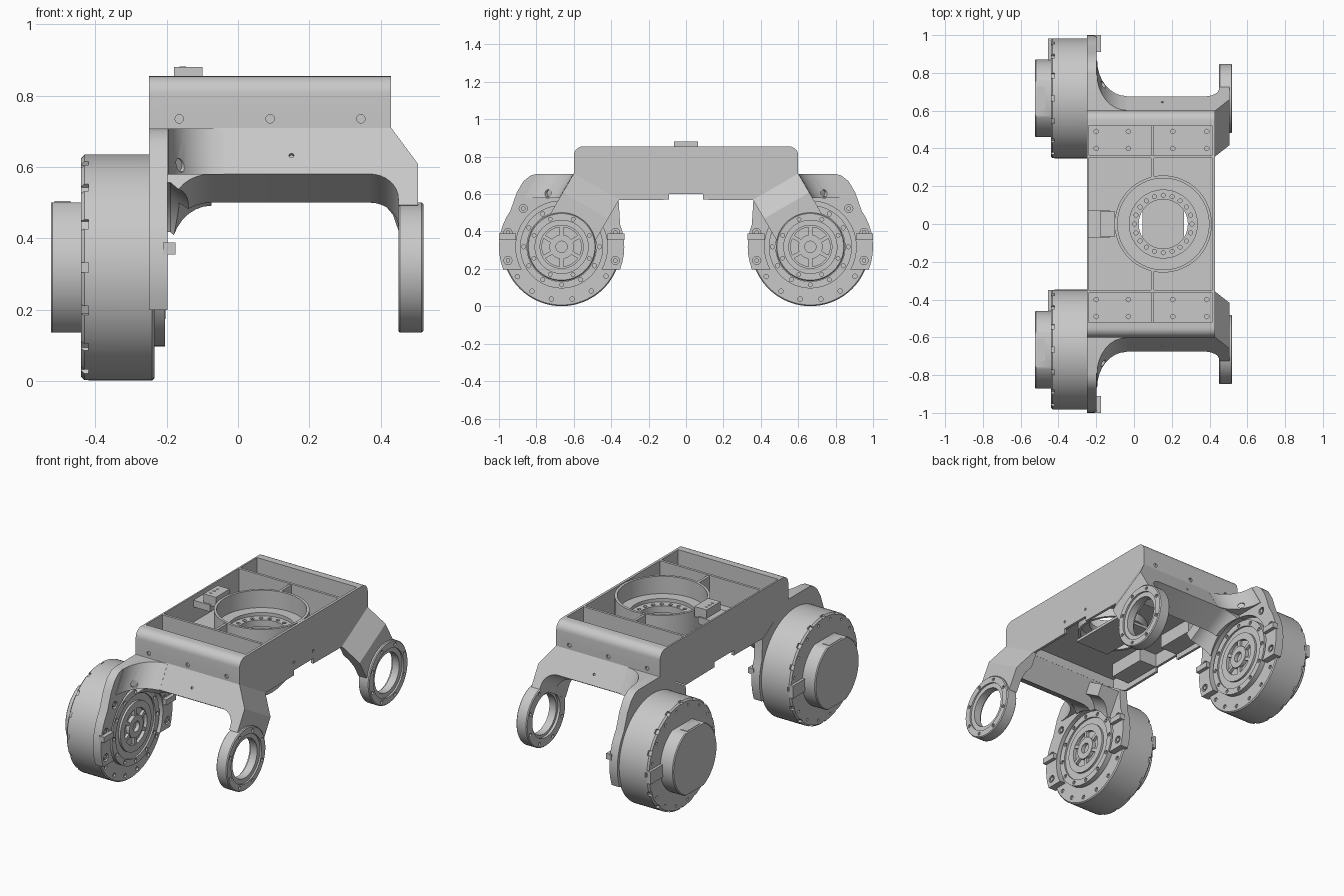
import bpy, bmesh, math
from mathutils import Vector, Matrix

if "Cube" in bpy.data.objects:
    bpy.data.objects.remove(bpy.data.objects["Cube"])

GREY = bpy.data.materials.new("machined grey")
GREY.use_nodes = True
GREY.diffuse_color = (0.58, 0.58, 0.58, 1)
GREY.node_tree.nodes["Principled BSDF"].inputs["Base Color"].default_value = (0.58, 0.58, 0.58, 1)
AXIS_X, AXIS_Y, AXIS_Z = Vector((1, 0, 0)), Vector((0, 1, 0)), Vector((0, 0, 1))
CY, CZ = 0.665, 0.318           # wheel axis
DOWN = Vector((0, 0.503, -0.864))   # slant of the legs
IN = Vector((0, -0.864, -0.503))    # across the legs


def finish(name, bm):
    bmesh.ops.remove_doubles(bm, verts=bm.verts, dist=1e-5)
    bmesh.ops.recalc_face_normals(bm, faces=bm.faces)
    me = bpy.data.meshes.new(name)
    bm.to_mesh(me)
    bm.free()
    ob = bpy.data.objects.new(name, me)
    bpy.context.collection.objects.link(ob)
    me.materials.append(GREY)
    return ob


def prism(name, pts, depth):
    bm = bmesh.new()
    f = bm.faces.new([bm.verts.new(p) for p in pts])
    r = bmesh.ops.extrude_face_region(bm, geom=[f])
    bmesh.ops.translate(bm, vec=depth, verts=[v for v in r["geom"] if isinstance(v, bmesh.types.BMVert)])
    return finish(name, bm)


def box(name, x0, x1, y0, y1, z0, z1):
    return prism(name, [(x0, y0, z0), (x1, y0, z0), (x1, y1, z0), (x0, y1, z0)], Vector((0, 0, z1 - z0)))


def lathe(name, profile, centre, axis, n=64, closed=False):
    """Turn (radius, height) points about an axis."""
    bm = bmesh.new()
    q = axis.to_track_quat("Z", "Y")
    rings = [[bm.verts.new(Vector(centre) + q @ Vector((r * math.cos(a), r * math.sin(a), h)))
              for a in (math.tau * i / n for i in range(n))] for r, h in profile]
    pairs = list(zip(rings, rings[1:])) + ([(rings[-1], rings[0])] if closed else [])
    for a, b in pairs:
        for i in range(n):
            j = (i + 1) % n
            bm.faces.new((a[i], a[j], b[j], b[i]))
    bmesh.ops.dissolve_degenerate(bm, dist=1e-6, edges=bm.edges)
    return finish(name, bm)


def tube(name, r0, r1, h0, h1, centre, axis):
    return lathe(name, [(r0, h0), (r1, h0), (r1, h1), (r0, h1)], centre, axis, closed=True)


def rod(name, r, h0, h1, centre, axis):
    return lathe(name, [(0, h0), (r, h0), (r, h1), (0, h1)], centre, axis)


def pins(name, places, axis, r=0.012, depth=0.02):
    """Short round pins; also used as drill cutters."""
    bm = bmesh.new()
    rot = axis.to_track_quat("Z", "Y").to_matrix().to_4x4()
    for p in places:
        bmesh.ops.create_cone(bm, cap_ends=True, segments=12, radius1=r, radius2=r, depth=depth,
                              matrix=Matrix.Translation(p) @ rot)
    return finish(name, bm)


def blocks(name, centre, radius, angles, size):
    """Small blocks set around an x axis; size is along x, tangent, radius."""
    bm = bmesh.new()
    for a in angles:
        m = Matrix.Translation(centre) @ Matrix.Rotation(a, 4, "X") @ Matrix.Translation((0, 0, radius))
        bmesh.ops.create_cube(bm, size=1, matrix=m @ Matrix.Diagonal((*size, 1)))
    return finish(name, bm)


def cut(ob, *cutters):
    for c in cutters:
        m = ob.modifiers.new("cut", "BOOLEAN")
        m.operation, m.solver, m.object = "DIFFERENCE", "EXACT", c
    bpy.context.view_layer.update()
    me = bpy.data.meshes.new_from_object(ob.evaluated_get(bpy.context.evaluated_depsgraph_get()))
    ob.modifiers.clear()
    ob.data = me
    for c in cutters:
        bpy.data.objects.remove(c)


def around(n, r, x, y, start=0.0):
    return [(x, y + r * math.cos(start + math.tau * i / n), CZ + r * math.sin(start + math.tau * i / n))
            for i in range(n)]


def sweep(cx, cy, rx, ry, a0, a1):
    """Points along an elliptical arc, in degrees."""
    return [(cx + rx * math.cos(math.radians(a0 + (a1 - a0) * i / 8)),
             cy + ry * math.sin(math.radians(a0 + (a1 - a0) * i / 8))) for i in range(9)]


# Chassis tray: side profile with rounded top, hollowed from above and below
half = [(0.09, 0.60), (0.09, 0.57), (0.36, 0.567), (0.6, 0.71)] + sweep(0.55, 0.805, 0.05, 0.05, 0, 90)
outline = half + [(-y, z) for y, z in reversed(half)]
chassis = prism("chassis_tray", [(-0.25, y, z) for y, z in outline], Vector((0.68, 0, 0)))
HUB = Vector((0.155, 0, 0))
cut(chassis,
    box("cutter", -0.24, 0.415, 0.365, 0.52, 0.705, 0.9),
    box("cutter", -0.24, 0.415, -0.52, -0.365, 0.705, 0.9),
    box("cutter", -0.24, 0.415, -0.35, 0.35, 0.7, 0.9),
    box("cutter", -0.235, 0.415, -0.46, 0.46, 0.5, 0.68),
    rod("cutter", 0.18, 0.6, 0.8, HUB, AXIS_Z),
    pins("cutter", [(x, y, 0.705) for x in (-0.2, -0.03, 0.205, 0.385) for y in (-0.49, -0.4, 0.4, 0.49)], AXIS_Z),
    pins("cutter", [(x, y, 0.735) for x in (-0.165, 0.09, 0.345) for y in (-0.6, 0.6)], AXIS_Y),
    pins("cutter", [(0.43, y, 0.645) for y in (-0.09, 0.09)], AXIS_X, 0.008, 0.01))

# Round centre well with its drilled flange and the cover below it
lathe("centre_well", [(0.257, 0.69), (0.257, 0.853), (0.242, 0.853), (0.242, 0.75), (0.18, 0.75), (0.18, 0.63),
                      (0.195, 0.63), (0.195, 0.69)], HUB, AXIS_Z, closed=True)
flange = tube("centre_bearing_flange", 0.13, 0.182, 0.69, 0.73, HUB, AXIS_Z)
cut(flange, pins("cutter", [HUB + Vector((0.152 * math.cos(t), 0.152 * math.sin(t), 0.73))
                            for t in (math.tau * i / 20 for i in range(20))], AXIS_Z, 0.011))
box("well_cover", 0.045, 0.265, -0.18, 0.18, 0.615, 0.632)
box("connector_block", -0.18, -0.10, -0.065, 0.065, 0.82, 0.88)
box("connector_ledge", -0.245, -0.13, -0.075, 0.075, 0.79, 0.83)
pins("connector_pins", [(-0.155, y, 0.878) for y in (-0.03, 0, 0.03)], AXIS_Z, 0.009, 0.008)

for s in (-1, 1):
    end = "front" if s < 0 else "back"
    flip = Matrix.Diagonal((1, s, 1))
    wheel = Vector((0, s * CY, CZ))

    def P(x, along, across=0.0):
        return flip @ (Vector((x, 0.6, 0.71)) + DOWN * along + IN * across)

    def hub_clearance():
        return lathe("cutter", [(0, -0.4), (0.24, -0.4), (0.24, -0.19), (0.14, -0.06), (0, -0.06)], wheel, AXIS_X)

    lo, hi = sorted((s * 0.25, s * 0.36))
    box(end + "_tray_rib", 0.09, 0.105, lo, hi, 0.69, 0.85)
    lo, hi = sorted((s * 0.36, s * 0.525))
    box(end + "_pocket_rib", 0.09, 0.105, lo, hi, 0.69, 0.75)
    lo, hi = sorted((s * 0.09, s * 0.33))
    box(end + "_underside_rail", -0.24, -0.12, lo, hi, 0.6, 0.69)

    # Slanted bridge with filleted underside
    left = [(-0.185, 0.26)] + sweep(-0.075, 0.26, 0.11, 0.11, 180, 270)
    right = sweep(0.37, 0.23, 0.08, 0.08, 270, 360)
    shape = [(0.43, 0), (-0.25, 0), (-0.25, 0.26)] + left + right + [(0.505, 0.23), (0.505, 0.117)]
    bridge = prism(end + "_bridge", [P(x, a) for x, a in shape], flip @ (IN * 0.16))
    cut(bridge, hub_clearance(), pins("cutter", [P(0.15, 0.09)], flip @ IN, 0.007))

    # Gussets blending the bridge into the motor mount, inside and outside
    shape = [(-0.2, 0.02), (-0.2, 0.27)] + sweep(-0.075, 0.25, 0.115, 0.16, 180, 270) + [(-0.075, 0.02)]
    inner = prism(end + "_inner_gusset", [P(x, a, 0.14) for x, a in shape], flip @ (IN * 0.14))
    cut(inner, hub_clearance())
    shape = [(-0.2, 0.58), (-0.2, 0.79)] + sweep(-0.04, 0.79, 0.155, 0.188, 180, 270) + [(-0.04, 0.58)]
    outer = prism(end + "_outer_gusset", [(x, s * y, 0.708) for x, y in shape], flip @ (DOWN * 0.15))
    cut(outer, hub_clearance(), pins("cutter", [(-0.15, s * 0.75, 0.605)], AXIS_X + AXIS_Y * s, 0.02, 0.06))

    # Wide leg carrying the bearing ring
    shape = [(0.41, 0), (0.43, 0), (0.505, 0.117), (0.505, 0.25), (0.45, 0.25), (0.45, 0.17), (0.435, 0.12), (0.41, 0.085)]
    prism(end + "_bearing_leg", [P(x, a) for x, a in shape], flip @ (IN * 0.28))
    ring = lathe(end + "_bearing_ring", [(0.115, 0.465), (0.13, 0.465), (0.13, 0.45), (0.178, 0.45), (0.183, 0.455),
                 (0.183, 0.515), (0.178, 0.52), (0.142, 0.52), (0.142, 0.51), (0.115, 0.51)], wheel, AXIS_X, closed=True)
    cut(ring, *[pins("cutter", around(8, 0.16, x, s * CY, 0.39), AXIS_X, 0.01) for x in (0.45, 0.52)])

    # Motor mount plate with rounded ears and a round opening
    arc = sweep(0, 0, 0.335, 0.335, -21, 35)
    top = [(0.24, 0.29), (0.205, 0.35), (0.165, 0.382), (0.13, 0.39), (-0.065, 0.39), (-0.305, 0.245)]
    pts = arc + top + [(-u, v) for u, v in reversed(arc[:-2])]
    plate = prism(end + "_motor_mount", [(-0.25, s * (CY + u), CZ + v) for u, v in pts], Vector((0.052, 0, 0)))
    ears = [(u, v) for u in (0.287, -0.287) for v in (0.077, -0.073)] + [(0.205, 0.205), (0.075, 0.28), (-0.235, 0.22)]
    spots = [(-0.198, s * (CY + u), CZ + v) for u, v in ears]
    cut(plate, rod("cutter", 0.245, -0.4, -0.1, wheel, AXIS_X), pins("cutter", spots, AXIS_X, 0.022, 0.03))
    pins(end + "_mount_bolts", [(-0.212, y, z) for x, y, z in spots], AXIS_X, 0.012, 0.026)
    for side in (-1, 1):
        mid = s * CY + side * 0.29
        box(end + "_mount_rib", -0.21, -0.176, mid - 0.045, mid + 0.045, 0.355, 0.388)

    # Motor: outer cap with two flats, drum and stepped inner hub
    motor = lathe(end + "_motor", [(0, -0.525), (0.2, -0.525), (0.205, -0.52), (0.205, -0.44), (0.308, -0.44),
                  (0.317, -0.431), (0.317, -0.241), (0.311, -0.235), (0.222, -0.235), (0.222, -0.205), (0.185, -0.205),
                  (0.185, -0.215), (0.145, -0.215), (0.145, -0.203), (0.105, -0.203), (0.105, -0.222), (0.065, -0.222),
                  (0.065, -0.2), (0.03, -0.2), (0.03, -0.222), (0, -0.222)], wheel, AXIS_X, n=96)
    turns = [math.tau * i / 16 for i in range(16)]
    y0, y1 = s * CY - 0.25, s * CY + 0.25
    cut(motor,
        box("cutter", -0.6, -0.44, y0, y1, CZ + 0.183, CZ + 0.3),
        box("cutter", -0.6, -0.44, y0, y1, CZ - 0.3, CZ - 0.183),
        blocks("cutter", wheel + AXIS_X * -0.432, 0.314, turns, (0.024, 0.028, 0.02)),
        pins("cutter", around(12, 0.203, -0.205, s * CY), AXIS_X, 0.011),
        pins("cutter", around(16, 0.285, -0.235, s * CY, 0.2)[8:16], AXIS_X, 0.012),
        pins("cutter", around(16, 0.285, -0.44, s * CY, 0.2), AXIS_X, 0.008))
    blocks(end + "_hub_spokes", wheel + AXIS_X * -0.215, 0.085, [math.tau * i / 6 for i in range(6)], (0.02, 0.02, 0.05))
    box(end + "_cable_cover", -0.455, -0.43, s * CY + 0.19, s * CY + 0.316, 0.27, 0.345)
    box(end + "_cap_socket", -0.515, -0.47, s * CY - 0.06, s * CY + 0.06, 0.49, 0.504)

# Smooth the turned surfaces while keeping machined edges crisp
bpy.ops.object.select_all(action="DESELECT")
for ob in bpy.context.scene.objects:
    if ob.type == "MESH":
        ob.select_set(True)
        bpy.context.view_layer.objects.active = ob
bpy.ops.object.shade_smooth_by_angle(angle=math.radians(30))
